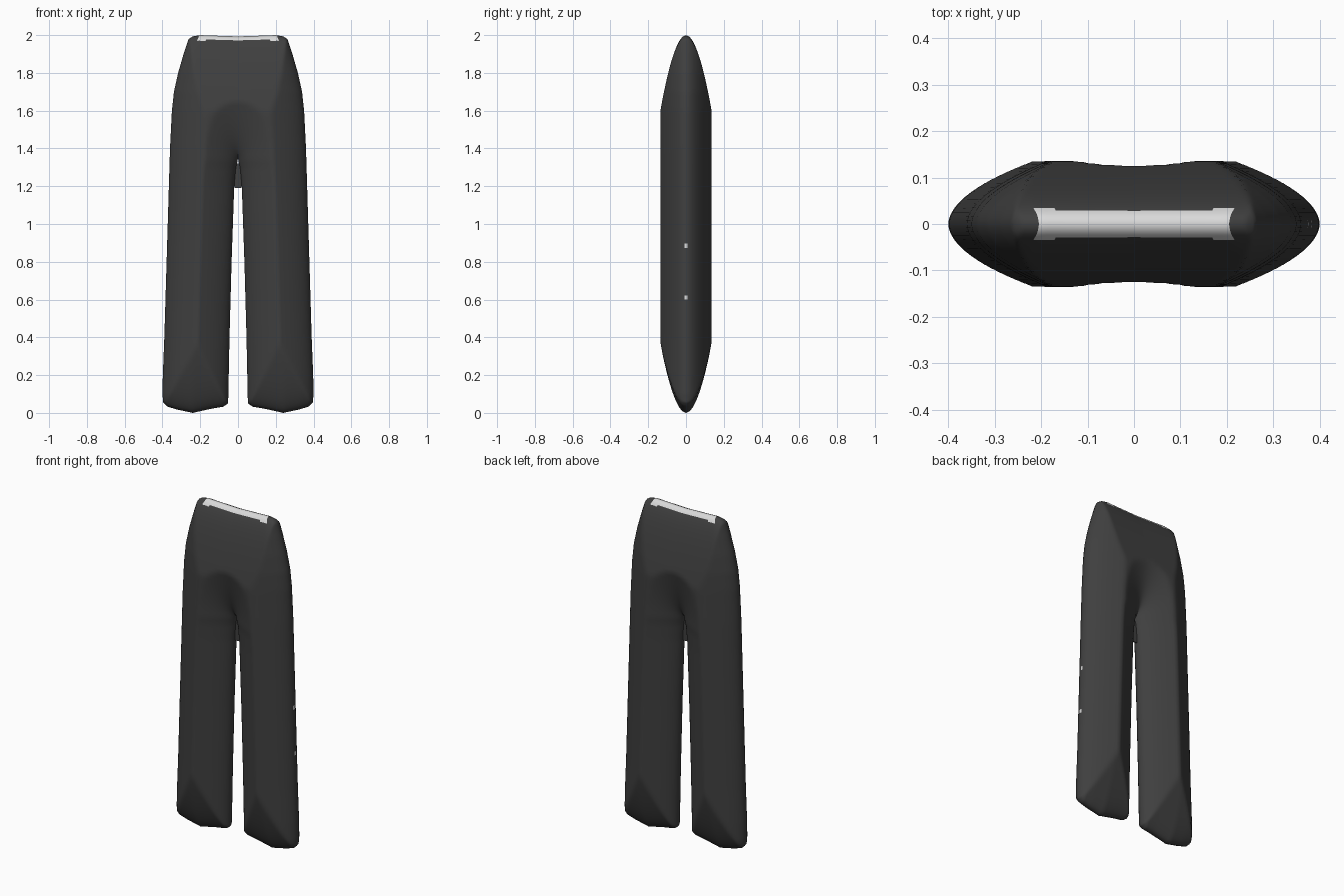
import bpy, bmesh, math

cube = bpy.data.objects.get("Cube")
if cube:
    bpy.data.objects.remove(cube, do_unlink=True)


def make_material(name, value):
    mat = bpy.data.materials.new(name)
    mat.use_nodes = True
    colour = (value, value, value, 1)
    mat.diffuse_color = colour
    mat.node_tree.nodes["Principled BSDF"].inputs["Base Color"].default_value = colour
    return mat


cloth = make_material("charcoal cloth", 0.05)
lining = make_material("pale lining", 0.7)

# Outline of one half: outer seam and inseam by height, hem and waist by width
OUTER = [(0.0, .385), (.04, .395), (.1, .4), (.2, .398), (.4, .39), (.8, .378), (1.2, .366),
         (1.4, .36), (1.6, .35), (1.7, .339), (1.8, .317), (1.9, .288), (1.97, .265), (2, .25)]
INNER = [(0.0, .062), (.06, .052), (.4, .045), (.8, .034), (1.2, .02), (1.3, .011), (1.34, 0)]
HEM = [(0, .05), (.06, .033), (.22, .024), (.5, .004), (.55, 0), (.8, .018), (.94, .033), (1, .055)]
WAIST = [(0, 1.993), (.6, 1.998), (.8, 2.0), (.95, 1.993), (1, 1.98)]
CROTCH = 1.34


def sample(points, t):
    """Piecewise linear lookup."""
    if t <= points[0][0]:
        return points[0][1]
    for (a, p), (b, q) in zip(points, points[1:]):
        if t <= b:
            return p + (q - p) * (t - a) / (b - a)
    return points[-1][1]


def ease(t):
    """Closer spacing at both ends."""
    return (1 - math.cos(math.pi * t)) / 2


def puff(x, z, low, high):
    """Half thickness, swelling inward from the nearest outline edge."""
    sides = (sample(OUTER, z) - x) / .175
    if z < CROTCH:
        inside = (x - sample(INNER, z)) / .175
    else:
        inside = math.hypot(x / .175, (z - CROTCH) / .36)
    t = min(sides, inside, (z - low) / .37, (high - z) / .4, 1)
    return .136 * max(t, 0) ** .53


# Trousers: front and back panels for each half, welded at the seams
COLS, ROWS = 32, 110
bm = bmesh.new()
for side in (-1, 1):
    for face_dir in (-1, 1):
        grid = []
        for j in range(ROWS + 1):
            v = .35 * j / ROWS + .65 * ease(j / ROWS)
            row = []
            for i in range(COLS + 1):
                u = ease(i / COLS)
                low, high = sample(HEM, u), sample(WAIST, u)
                z = low + (high - low) * v
                inner = sample(INNER, z)
                x = inner + (sample(OUTER, z) - inner) * u
                row.append(bm.verts.new((side * x, face_dir * puff(x, z, low, high), z)))
            grid.append(row)
        for a, b in zip(grid, grid[1:]):
            for i in range(COLS):
                bm.faces.new((a[i], a[i + 1], b[i + 1], b[i]))
bmesh.ops.remove_doubles(bm, verts=bm.verts, dist=.0002)
bmesh.ops.recalc_face_normals(bm, faces=bm.faces)

# Pale waist opening and two tiny marks on the left outer seam
for f in bm.faces:
    c = f.calc_center_median()
    waist = c.z > 1.973 and abs(c.x) < .21
    mark = c.x > .3 and abs(c.y) < .012 and min(abs(c.z - .885), abs(c.z - .615)) < .014
    f.material_index = 1 if waist or mark else 0

mesh = bpy.data.meshes.new("trousers")
bm.to_mesh(mesh)
bm.free()
mesh.materials.append(cloth)
mesh.materials.append(lining)
trousers = bpy.data.objects.new("trousers", mesh)
bpy.context.collection.objects.link(trousers)

# Small web of cloth below the crotch
bpy.ops.mesh.primitive_cube_add(size=1, location=(0, 0, 1.255))
web = bpy.context.object
web.name = "crotch_web"
web.scale = (.036, .008, .13)
web.data.materials.append(cloth)

bpy.ops.object.select_all(action='DESELECT')
trousers.select_set(True)
bpy.context.view_layer.objects.active = trousers
bpy.ops.object.shade_smooth_by_angle(angle=math.radians(50))
